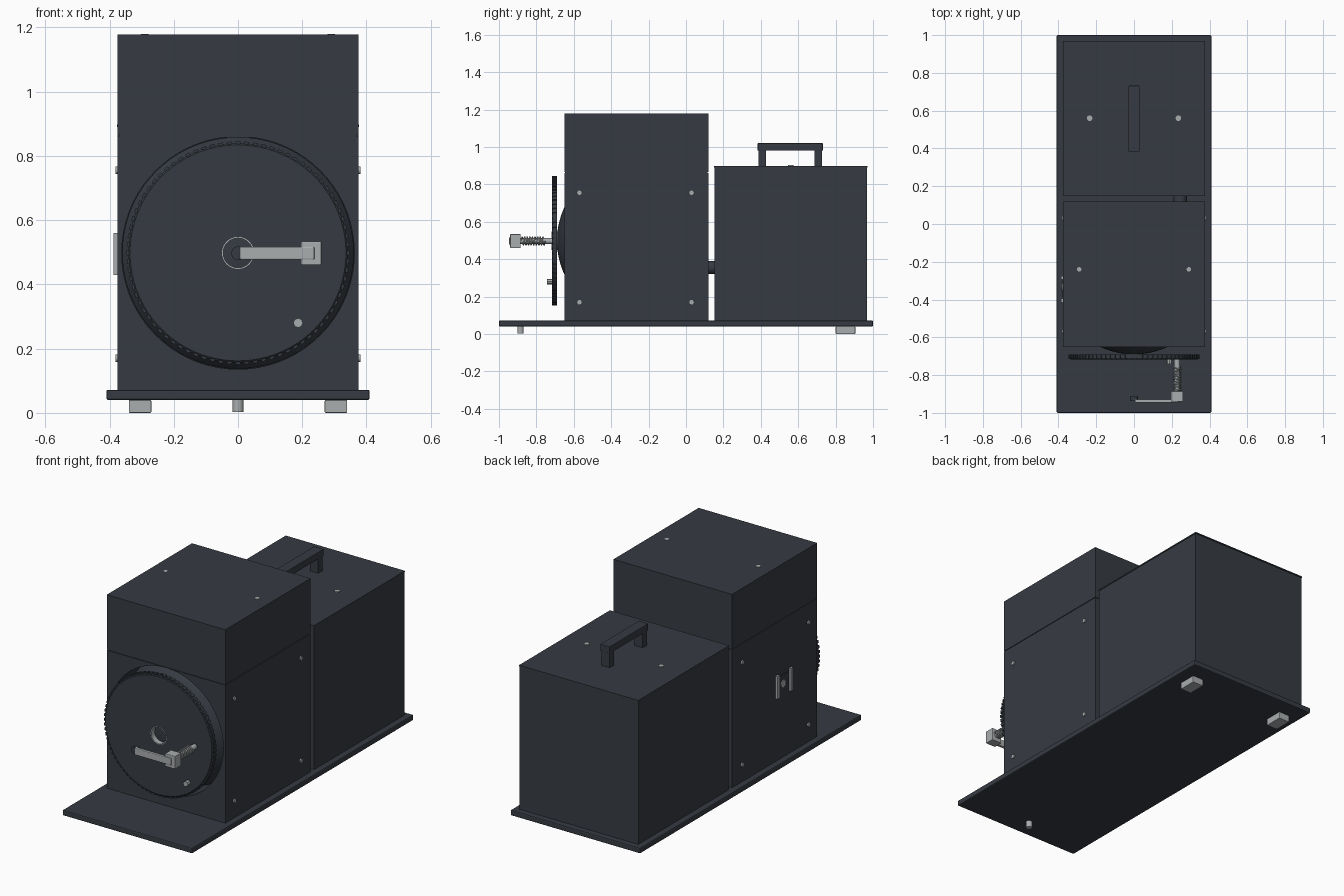
import bpy, bmesh, math
from mathutils import Matrix, Vector

old = bpy.data.objects.get("Cube")
if old:
    bpy.data.objects.remove(old, do_unlink=True)


def material(name, rgb):
    m = bpy.data.materials.new(name)
    m.use_nodes = True
    m.diffuse_color = (*rgb, 1)
    m.node_tree.nodes["Principled BSDF"].inputs["Base Color"].default_value = (*rgb, 1)
    return m


DARK = material("dark slate paint", (0.037, 0.044, 0.055))
STEEL = material("pale steel", (0.40, 0.42, 0.43))


def finish(bm, name, mat, smooth=False):
    bmesh.ops.recalc_face_normals(bm, faces=bm.faces)
    me = bpy.data.meshes.new(name)
    bm.to_mesh(me)
    bm.free()
    me.materials.append(mat)
    ob = bpy.data.objects.new(name, me)
    bpy.context.collection.objects.link(ob)
    if smooth:
        activate(ob)
        bpy.ops.object.shade_smooth_by_angle(angle=math.radians(35))
    return ob


def activate(ob):
    bpy.ops.object.select_all(action='DESELECT')
    ob.select_set(True)
    bpy.context.view_layer.objects.active = ob


def box(name, lo, hi, mat=DARK, bevel=0.0):
    lo, hi = Vector(lo), Vector(hi)
    bm = bmesh.new()
    bmesh.ops.create_cube(bm, size=1, matrix=Matrix.Translation((lo + hi) / 2)
                          @ Matrix.Diagonal((*(hi - lo), 1)))
    if bevel:
        bmesh.ops.bevel(bm, geom=bm.edges[:], offset=bevel, segments=2,
                        affect='EDGES', profile=0.5)
    return finish(bm, name, mat)


def rod(name, a, b, r, mat=STEEL, sides=24):
    a, b = Vector(a), Vector(b)
    turn = (b - a).to_track_quat('Z', 'Y').to_matrix().to_4x4()
    bm = bmesh.new()
    bmesh.ops.create_cone(bm, cap_ends=True, segments=sides, radius1=r, radius2=r,
                          depth=(b - a).length, matrix=Matrix.Translation((a + b) / 2) @ turn)
    return finish(bm, name, mat, sides > 8)


def lathe(name, profile, mat, sides=72, closed=False):
    """Turn (radius, y) points about the dial axis."""
    bm = bmesh.new()
    vs = [bm.verts.new((r, y, AXIS)) for r, y in profile]
    edges = [bm.edges.new(p) for p in zip(vs, vs[1:])]
    if closed:
        edges.append(bm.edges.new((vs[-1], vs[0])))
    bmesh.ops.spin(bm, geom=vs + edges, cent=(0, 0, AXIS), axis=(0, 1, 0),
                   angle=math.tau, steps=sides)
    bmesh.ops.remove_doubles(bm, verts=bm.verts, dist=1e-5)
    return finish(bm, name, mat, True)


AXIS = 0.498   # height of the dial axis
W = 0.375      # half width of the housings

# Base plate and feet
box("base_plate", (-0.41, -1, 0.04), (0.41, 1, 0.072), bevel=0.006)
rod("front_foot", (0, -0.885, 0.003), (0, -0.885, 0.045), 0.017)
for side, s in (("left", 1), ("right", -1)):
    box(f"rear_foot_{side}", (s * 0.305 - 0.035, 0.80, 0), (s * 0.305 + 0.035, 0.905, 0.04),
        STEEL, 0.003)

# Front housing with a round well in its face
housing = box("front_housing", (-W, -0.65, 0.07), (W, 0.12, 0.861))
cutter = rod("well_cutter", (0, -0.80, AXIS), (0, -0.48, AXIS), 0.362, DARK, 96)
cutter.hide_render = True
activate(housing)
mod = housing.modifiers.new("well", 'BOOLEAN')
mod.operation, mod.solver, mod.object = 'DIFFERENCE', 'EXACT', cutter
bpy.ops.object.modifier_apply(modifier=mod.name)
bpy.data.objects.remove(cutter, do_unlink=True)
bpy.ops.object.shade_smooth_by_angle(angle=math.radians(30))
box("housing_seam", (-W + 0.004, -0.646, 0.858), (W - 0.004, 0.116, 0.87))
box("upper_housing", (-W, -0.65, 0.866), (W, 0.12, 1.178))

# Rear housing, lid and carrying handle
box("rear_housing", (-W, 0.152, 0.07), (W, 0.967, 0.889))
box("rear_lid", (-W - 0.002, 0.149, 0.89), (W + 0.002, 0.97, 0.897))
box("handle_grip", (-0.03, 0.383, 0.98), (0.03, 0.732, 1.02), bevel=0.003)
for name, y in (("front", 0.388), ("rear", 0.687)):
    box(f"handle_post_{name}", (-0.026, y, 0.89), (0.026, y + 0.04, 0.985))
rod("housing_coupling", (0.245, 0.11, 0.355), (0.245, 0.16, 0.355), 0.035, DARK)

# Screws on lids and sides
for s in (1, -1):
    rod("rear_lid_screw", (s * 0.235, 0.56, 0.89), (s * 0.235, 0.56, 0.903), 0.015, sides=12)
    rod("top_screw", (s * 0.29, -0.24, 1.17), (s * 0.29, -0.24, 1.18), 0.012, sides=12)
    for y in (-0.57, 0.03):
        for z in (0.17, 0.755):
            rod("side_screw", (s * 0.36, y, z), (s * 0.382, y, z), 0.012, sides=12)

# Domed backing behind the dial
R = 0.425
dome = [(R * math.sin(a), -0.69 + R * (1 - math.cos(a)))
        for a in (math.radians(58) * i / 16 for i in range(17))]
lathe("dial_dome", dome, DARK)

# Notched dial with a bored hub
lathe("dial_plate", [(0.049, -0.717), (0.336, -0.717), (0.342, -0.712),
                     (0.342, -0.69), (0.049, -0.69)], DARK, 96, closed=True)
lathe("hub_sleeve", [(0.046, -0.718), (0.05, -0.718), (0.05, -0.68), (0.046, -0.68)],
      STEEL, 32, closed=True)
bm = bmesh.new()
TEETH = 80
for i in range(TEETH):
    spin = Matrix.Rotation(math.tau * i / TEETH, 4, 'Y')
    place = Matrix.Translation((0, -0.703, AXIS)) @ spin @ Matrix.Translation((0.343, 0, 0))
    bmesh.ops.create_cube(bm, size=1, matrix=place @ Matrix.Diagonal((0.008, 0.026, 0.015, 1)))
finish(bm, "dial_teeth", DARK)
rod("dial_stud", (0.187, -0.742, 0.28), (0.187, -0.71, 0.28), 0.015, sides=8)

# Crank: spindle with spring, corner block, arm and tip
X, Z = 0.228, 0.497
rod("crank_spindle", (X, -0.90, Z), (X, -0.70, Z), 0.015)
box("crank_block", (X - 0.032, -0.94, Z - 0.037), (X + 0.032, -0.885, Z + 0.037), STEEL, 0.003)
box("crank_arm", (0.005, -0.946, Z - 0.02), (X + 0.01, -0.928, Z + 0.02), STEEL, 0.004)
rod("crank_tip", (0, -0.936, Z), (0, -0.912, Z), 0.021, DARK)

curve = bpy.data.curves.new("crank_spring", 'CURVE')
curve.dimensions = '3D'
curve.bevel_depth = 0.004
curve.bevel_resolution = 1
TURNS, STEPS = 9, 16
spl = curve.splines.new('POLY')
spl.points.add(TURNS * STEPS)
for i, p in enumerate(spl.points):
    a = math.tau * i / STEPS
    p.co = (X + 0.021 * math.cos(a), -0.88 + 0.125 * i / (TURNS * STEPS),
            Z + 0.021 * math.sin(a), 1)
curve.materials.append(STEEL)
bpy.context.collection.objects.link(bpy.data.objects.new("crank_spring", curve))

# Side latch: two upright rails with a small knob between them
for name, y in (("rear", -0.285), ("front", -0.405)):
    box(f"latch_rail_{name}", (-0.387, y - 0.01, 0.43), (-0.37, y + 0.01, 0.56), STEEL)
box("latch_plate", (-0.379, -0.39, 0.445), (-0.37, -0.30, 0.545))
rod("latch_knob", (-0.384, -0.335, 0.495), (-0.37, -0.335, 0.495), 0.022)
